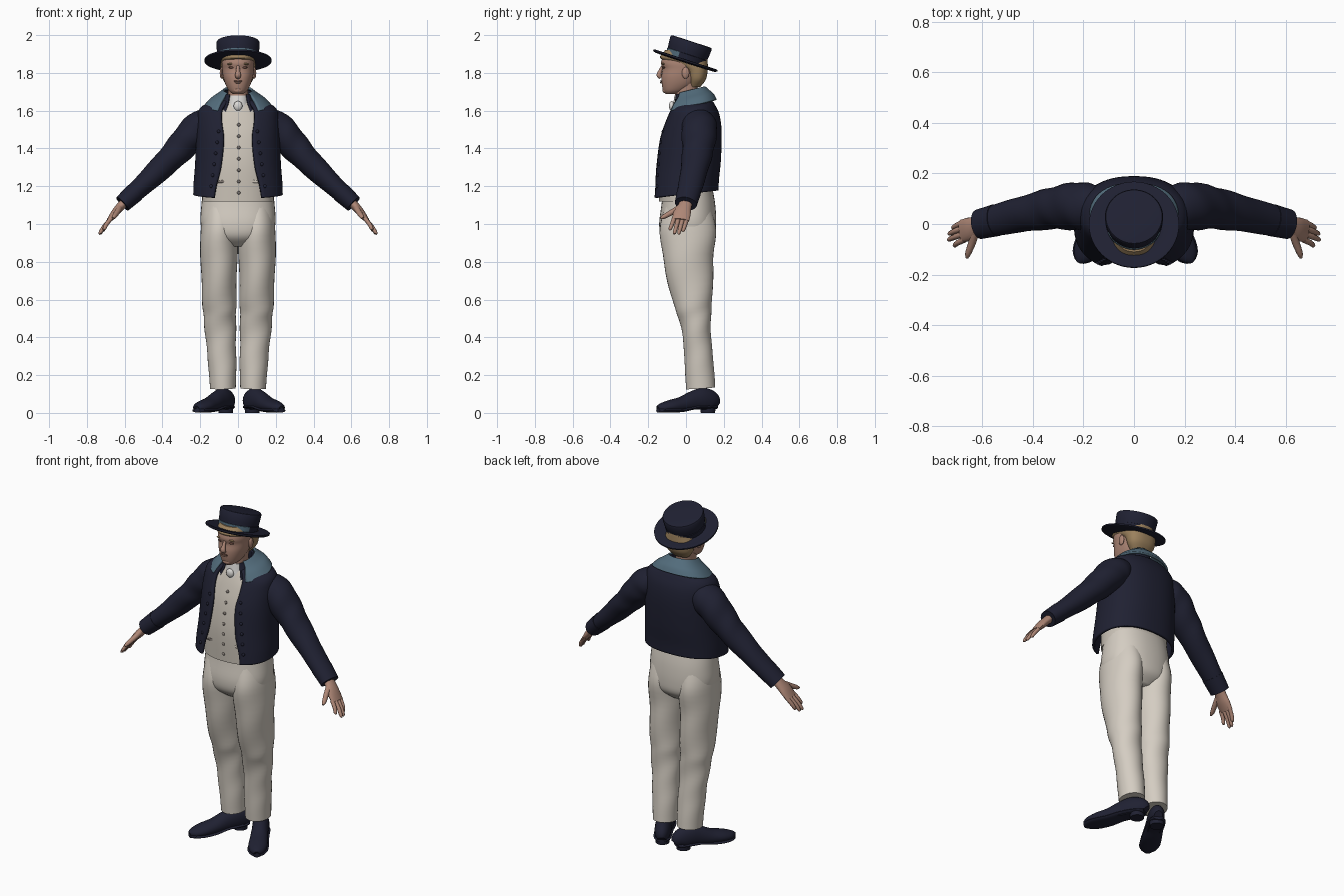
import bpy, bmesh, math
from math import sin, cos, pi, radians
from mathutils import Vector, Matrix
from mathutils.bvhtree import BVHTree

cube = bpy.data.objects.get("Cube")
if cube:
    bpy.data.objects.remove(cube)

made = []


def material(name, r, g, b):
    m = bpy.data.materials.new(name)
    m.use_nodes = True
    m.diffuse_color = (r, g, b, 1)
    m.node_tree.nodes["Principled BSDF"].inputs["Base Color"].default_value = (r, g, b, 1)
    return m


navy = material("navy wool", .014, .015, .032)
cream = material("cream cloth", .66, .61, .54)
waist_cream = material("waistcoat cream", .60, .55, .48)
white = material("white linen", .70, .69, .67)
blue = material("faded blue", .085, .15, .20)
skin_mat = material("skin", .42, .24, .18)
blond = material("blond hair", .33, .22, .11)
dark_skin = material("dark skin", .16, .075, .055)
metal = material("dull metal", .22, .19, .17)


def finish(name, bm, *mats):
    bmesh.ops.recalc_face_normals(bm, faces=bm.faces)
    mesh = bpy.data.meshes.new(name)
    bm.to_mesh(mesh)
    bm.free()
    for m in mats:
        mesh.materials.append(m)
    ob = bpy.data.objects.new(name, mesh)
    bpy.context.collection.objects.link(ob)
    made.append(ob)
    return ob


def spline(rings, steps=5):
    """Catmull-Rom interpolation of tuples of any length."""
    out = []
    last = len(rings) - 1
    for i in range(last):
        quad = [rings[max(i - 1, 0)], rings[i], rings[i + 1], rings[min(i + 2, last)]]
        for s in range(steps):
            t = s / steps
            out.append(tuple(b + .5 * t * (c - a + t * (2*a - 5*b + 4*c - d + t * (3*(b - c) + d - a)))
                             for a, b, c, d in zip(*quad)))
    return out + [tuple(rings[-1])]


def bridge(name, sections, mat, closed=True):
    bm = bmesh.new()
    rows = [[bm.verts.new(p) for p in sec] for sec in sections]
    n = len(rows[0])
    for low, high in zip(rows, rows[1:]):
        for k in range(n if closed else n - 1):
            j = (k + 1) % n
            bm.faces.new((low[k], low[j], high[j], high[k]))
    if closed:
        bm.faces.new(rows[0])
        bm.faces.new(rows[-1])
    return finish(name, bm, mat)


def power(v, p):
    return math.copysign(abs(v) ** (2 / p), v)


def loft(name, rings, mat, shear=0, p=2.3, n=40, thick=.014):
    """Level sections (z, half width, front y, back y[, half opening at the front])."""
    sections = []
    is_open = len(rings[0]) > 4
    for z, rx, front, back, *gap in spline(rings):
        start = math.asin((gap[0] / rx) ** (p / 2)) if is_open else 0
        span = 2 * (pi - start)
        mid, ry = (front + back) / 2, (back - front) / 2
        sec = []
        for k in range(n):
            t = start + span * k / (n - 1 if is_open else n)
            y = mid - ry * power(cos(t), p)
            sec.append((rx * power(sin(t), p), y, z + shear * y))
        sections.append(sec)
    ob = bridge(name, sections, mat, not is_open)
    if is_open:
        mod = ob.modifiers.new("thickness", "SOLIDIFY")
        mod.thickness, mod.offset = thick, 0
    return ob


def tube(name, path, mat, ref=(0, 1, 0), n=20, fold=0, steps=5):
    """Sections (x, y, z, a, b) square to the path; b lies along ref."""
    pts = spline(path, steps)
    sections = []
    for i, (x, y, z, a, b) in enumerate(pts):
        way = Vector(pts[min(i + 1, len(pts) - 1)][:3]) - Vector(pts[max(i - 1, 0)][:3])
        way.normalize()
        v = Vector(ref)
        v = (v - way * v.dot(way)).normalized()
        u = way.cross(v)
        sec = []
        for k in range(n):
            t = 2 * pi * k / n
            r = 1 + fold * sin(2 * t + i * .9) * sin(i * pi / (len(pts) - 1))
            sec.append(Vector((x, y, z)) + (u * a * cos(t) + v * b * sin(t)) * r)
        sections.append(sec)
    return bridge(name, sections, mat)


def blob(name, place, size, mat, turn=0):
    bm = bmesh.new()
    grid = Matrix.Translation(place) @ Matrix.Rotation(turn, 4, "Y") @ Matrix.Diagonal((*size, 1))
    bmesh.ops.create_uvsphere(bm, u_segments=14, v_segments=8, radius=1, matrix=grid)
    return finish(name, bm, mat)


def lathe(name, profile, *mats, n=48):
    bm = bmesh.new()
    vs = [bm.verts.new((r, 0, z)) for r, z in profile]
    edges = [bm.edges.new(e) for e in zip(vs, vs[1:])]
    bmesh.ops.spin(bm, geom=vs + edges, cent=(0, 0, 0), axis=(0, 0, 1), angle=2 * pi, steps=n)
    bmesh.ops.remove_doubles(bm, verts=bm.verts, dist=.0005)
    return finish(name, bm, *mats)


# Trousers
loft("trouser_seat", [(1.19, .183, -.12, .14), (1.1, .194, -.13, .155), (1, .198, -.142, .16),
                      (.93, .17, -.128, .15), (.88, .07, -.07, .1)], cream)

# Torso clothing
waistcoat = loft("waistcoat", [(1.12, .19, -.143, .14), (1.3, .19, -.145, .15), (1.45, .185, -.125, .15),
                               (1.55, .17, -.096, .14), (1.62, .11, -.068, .11), (1.65, .065, -.055, .07)],
                 waist_cream)
jacket = loft("jacket", [(1.158, .23, -.18, .165, .125), (1.22, .228, -.172, .168, .115),
                         (1.32, .22, -.16, .178, .09), (1.46, .215, -.138, .182, .075),
                         (1.55, .21, -.11, .172, .085), (1.605, .195, -.085, .15, .085),
                         (1.635, .14, -.07, .13, .07), (1.66, .08, -.05, .09, .05)],
              navy, shear=.12, n=60)
loft("stand_collar", [(1.6, .11, -.08, .1, .065), (1.66, .08, -.068, .09, .05), (1.695, .07, -.062, .088, .045)],
     navy, shear=.2, thick=.01)
loft("fall_collar", [(1.7, .074, -.05, .098, .055), (1.675, .105, -.062, .12, .075),
                     (1.65, .14, -.08, .142, .09), (1.617, .172, -.098, .158, .105)],
     blue, shear=.25, thick=.012)
loft("shirt_collar", [(1.57, .075, -.085, .07), (1.63, .06, -.07, .06), (1.68, .056, -.06, .06)], white)
blob("cravat_knot", (0, -.076, 1.625), (.024, .014, .026), white)

# Head
loft("neck", [(1.58, .055, -.055, .06), (1.7, .053, -.058, .06), (1.77, .06, -.06, .07)], skin_mat)
loft("head", [(1.688, .026, -.108, -.05), (1.705, .048, -.12, 0), (1.74, .067, -.128, .05),
              (1.78, .079, -.13, .075), (1.82, .084, -.125, .085), (1.855, .086, -.132, .09),
              (1.9, .08, -.115, .09), (1.94, .05, -.07, .06)], skin_mat, p=2.2)
loft("hair", [(1.725, .05, .015, .075), (1.765, .08, .01, .105), (1.815, .09, -.01, .115), (1.85, .092, -.075, .115),
              (1.88, .092, -.137, .112), (1.92, .08, -.11, .1)], blond)
tube("nose", [(0, -.125, 1.84, .004, .008), (0, -.136, 1.81, .01, .011), (0, -.143, 1.787, .013, .016),
              (0, -.132, 1.774, .008, .012)], skin_mat, ref=(1, 0, 0), n=12)
blob("upper_lip", (0, -.13, 1.757), (.023, .007, .004), dark_skin)
blob("lower_lip", (0, -.129, 1.749), (.018, .008, .005), skin_mat)
blob("chin", (0, -.109, 1.708), (.026, .016, .016), skin_mat)

# Hat, tipped back
hat = [lathe("hat", [(0, .11), (.1, .112), (.111, .11), (.115, .103), (.112, .06), (.105, .01), (.14, .005),
                     (.168, .012), (.178, .01), (.178, .002), (.165, -.004), (.1, -.006), (0, -.006)], navy),
       lathe("hat_band", [(.105, .01), (.109, .012), (.1125, .04), (.108, .042)], navy, blue)]
for face in hat[1].data.polygons:
    face.material_index = int(face.center.y < -.045)
for ob in hat:
    ob.matrix_world = Matrix.Translation((0, -.005, 1.86)) @ Matrix.Rotation(radians(-18), 4, "X")

# Paired parts
for side, word in ((1, "left_"), (-1, "right_")):
    def flip(path):
        return [(side * x, *rest) for x, *rest in path]

    tube(word + "trouser_leg", flip([
        (.098, .01, 1.1, .08, .12), (.1, .01, .97, .098, .148), (.101, .014, .8, .097, .131),
        (.099, .035, .6, .09, .106), (.096, .048, .5, .086, .084), (.09, .06, .38, .079, .074),
        (.083, .07, .25, .074, .077), (.08, .078, .13, .068, .077)]), cream, n=32, fold=.025)

    # Sleeve and cuff
    tube(word + "sleeve", flip([
        (.13, .07, 1.54, .065, .075), (.18, .07, 1.525, .085, .092), (.235, .07, 1.482, .087, .094),
        (.3, .065, 1.41, .078, .085), (.37, .053, 1.335, .069, .077), (.48, .03, 1.228, .057, .067),
        (.6, .002, 1.118, .045, .058)]), navy, n=28, fold=.03)
    tube(word + "cuff", flip([(.545, .015, 1.168, .053, .064), (.612, -.001, 1.107, .047, .059)]), navy, n=28)

    # Hand
    tube(word + "palm", flip([(.585, .003, 1.13, .025, .035), (.62, -.006, 1.095, .023, .036),
                              (.65, -.02, 1.06, .021, .046), (.682, -.028, 1.02, .013, .045)]), skin_mat)
    for i, (x, z) in enumerate([(.708, .968), (.73, .947), (.728, .946), (.714, .96)]):
        y = -.062 + .023 * i
        tube(word + "finger", flip([(.67, y, 1.032, .011, .012), ((x + .684) / 2, y - .012, (z + 1.03) / 2, .011, .011),
                                    (x, y - .022, z + .006, .009, .009), (x, y - .024, z, .003, .003)]),
             skin_mat, n=10, steps=3)
    tube(word + "thumb", flip([(.625, -.025, 1.09, .016, .018), (.638, -.07, 1.065, .015, .015),
                               (.655, -.115, 1.04, .012, .012), (.66, -.135, 1.03, .005, .005)]),
         skin_mat, ref=(0, 0, 1), n=12)

    # Shoe with sole and heel, toes turned out
    outline = [(.075, .07, .024), (.05, .115, .04), (0, .133, .046), (-.06, .116, .046), (-.13, .086, .05),
               (-.2, .068, .052), (-.25, .052, .038), (-.275, .038, .014)]
    upper = tube(word + "shoe", [(0, y, top / 2, top / 2, w) for y, top, w in outline], navy, ref=(1, 0, 0), n=24)
    for v in upper.data.vertices:
        v.co.z = max(v.co.z, .018)
    sole = tube(word + "sole", [(0, y, .013 + .018 * max(0, min(1, (y + .15) / .1)), .012, w + .005)
                                for y, top, w in outline], navy, ref=(1, 0, 0), n=16)
    heel = tube(word + "heel", [(0, .03, .04, .042, .042), (0, .03, 0, .038, .038)], navy)
    for ob in (upper, sole, heel):
        ob.matrix_world = (Matrix.Translation((side * .085 + .005, .09, 0))
                           @ Matrix.Rotation(side * radians(30), 4, "Z"))

    # Face details
    blob(word + "ear", (side * .087, -.002, 1.8), (.01, .02, .031), skin_mat)
    blob(word + "eye", (side * .035, -.117, 1.829), (.017, .008, .006), dark_skin)
    blob(word + "brow", (side * .036, -.12, 1.848), (.023, .008, .005), blond, turn=side * .1)

# Buttons and pocket flaps laid on the cloth
bpy.context.view_layer.update()
graph = bpy.context.evaluated_depsgraph_get()
trees = {ob: BVHTree.FromObject(ob, graph) for ob in (waistcoat, jacket)}


def on_front(ob, x, z):
    hit = trees[ob].ray_cast(Vector((x, -1, z)), Vector((0, 1, 0)))[0]
    return hit or Vector((x, -.14, z))


for i in range(7):
    blob("waistcoat_button", on_front(waistcoat, .004, 1.165 + .06 * i), (.009, .007, .009), metal)
for side in (1, -1):
    for i in range(6):
        z = 1.2 + .058 * i
        blob("jacket_button", on_front(jacket, side * (.142 - .008 * i), z), (.009, .008, .009), navy)
    flap = on_front(waistcoat, side * .085, 1.225)
    blob("pocket_flap", flap, (.03, .004, .007), metal if side < 0 else waist_cream, turn=side * .1)

# Smooth shading with sharp rims
bpy.ops.object.select_all(action="DESELECT")
for ob in made:
    ob.select_set(True)
bpy.context.view_layer.objects.active = made[0]
bpy.ops.object.shade_smooth_by_angle(angle=radians(42))
